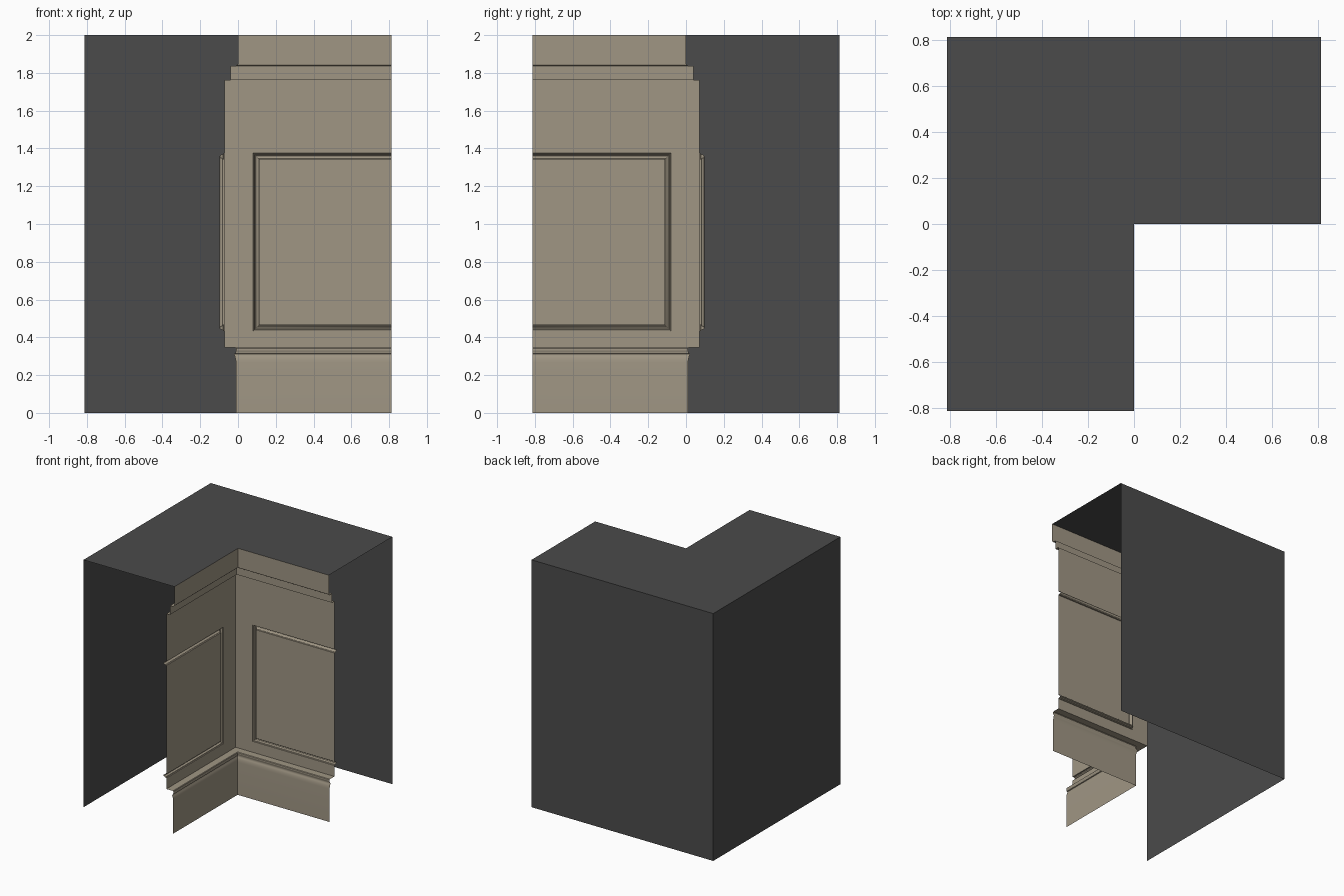
import bpy
import math

if "Cube" in bpy.data.objects:
    bpy.data.objects.remove(bpy.data.objects["Cube"])

H = 0.8125          # half width of the block
TOP = 2.0
WALL = 0.072        # depth of the flat wall behind the inner corner


def material(name, color):
    mat = bpy.data.materials.new(name)
    mat.diffuse_color = color
    mat.use_nodes = True
    mat.node_tree.nodes["Principled BSDF"].inputs["Base Color"].default_value = mat.diffuse_color
    return mat


stone = material("stone", (0.35, 0.305, 0.23, 1))
dark = material("dark_shell", (0.07, 0.07, 0.07, 1))


def make(name, verts, faces, mat, smooth=False):
    mesh = bpy.data.meshes.new(name)
    mesh.from_pydata(verts, [], faces)
    mesh.update()
    mesh.materials.append(mat)
    ob = bpy.data.objects.new(name, mesh)
    bpy.context.collection.objects.link(ob)
    if smooth:
        bpy.ops.object.select_all(action='DESELECT')
        ob.select_set(True)
        bpy.context.view_layer.objects.active = ob
        bpy.ops.object.shade_smooth_by_angle(angle=math.radians(35))
    return ob


def place(side, s, d, z):
    """Wall space (distance from corner, depth, height) to world."""
    return (s, d, z) if side == "right" else (-d, -s, z)


def wall_part(name, rows, side, smooth=True):
    """Skin rows of wall-space points, with normals facing the room."""
    n = len(rows[0])
    verts = [place(side, *p) for row in rows for p in row]
    faces = []
    for r in range(len(rows) - 1):
        for c in range(n - 1):
            a, b = r * n + c, r * n + c + 1
            f = (a, b, b + n, a + n)
            faces.append(f[::-1] if side == "right" else f)
    return make(side + "_" + name, verts, faces, stone, smooth)


def moulding(name, profile, side):
    # profile is (depth, z) from top to bottom, mitred at the inner corner
    wall_part(name, [[(-d, d, z), (H, d, z)] for d, z in profile], side)


cornice = [(0, TOP), (0, 1.848), (0.004, 1.846), (0.006, 1.840), (0.012, 1.836),
           (0.040, 1.836), (0.040, 1.762), (WALL, 1.762)]

base = [(WALL, 0.345), (0.014, 0.345), (0.010, 0.341), (0.009, 0.334),
        (0.010, 0.327), (0.013, 0.322), (0.013, 0.315), (0.020, 0.312),
        (0.020, 0.306), (0.017, 0.300), (0.014, 0.290), (0.012, 0.279),
        (0.011, 0.265), (0.011, 0)]

# groove section: (inset from frame edge, depth)
groove = [(0, WALL), (0.001, 0.078), (0.006, 0.080), (0.008, 0.088), (0.011, 0.095),
          (0.016, 0.098), (0.021, 0.096), (0.025, 0.091), (0.027, 0.084),
          (0.031, 0.081), (0.032, WALL)]
S0, ZB, ZT = 0.08, 0.433, 1.375


def frame_loop(i, d):
    return [(H, d, ZT - i), (S0 + i, d, ZT - i), (S0 + i, d, ZB + i), (H, d, ZB + i)]


for side in ("right", "left"):
    moulding("cornice", cornice, side)
    moulding("baseboard", base, side)
    # flat wall around the panel
    outer = [(H, WALL, 1.762), (-WALL, WALL, 1.762), (-WALL, WALL, 0.345), (H, WALL, 0.345)]
    wall_part("wall_field", [outer, frame_loop(0, WALL)], side, False)
    # recessed frame, open at the outer end
    wall_part("panel_frame", [frame_loop(i, d) for i, d in groove], side)
    # panel inside the frame
    tr, tl, bl, br = frame_loop(*groove[-1])
    wall_part("panel", [[tl, tr], [bl, br]], side, False)

# dark L-shaped top
make("top_cap", [(-H, -H, TOP), (0, -H, TOP), (0, 0, TOP), (H, 0, TOP), (H, H, TOP), (-H, H, TOP)],
     [(0, 1, 2, 5), (2, 3, 4, 5)], dark)

# dark outer walls, open at both ends and below
make("outer_walls", [(x, y, z) for z in (0, TOP) for x, y in ((-H, -H), (-H, H), (H, H))],
     [(1, 0, 3, 4), (2, 1, 4, 5)], dark)
